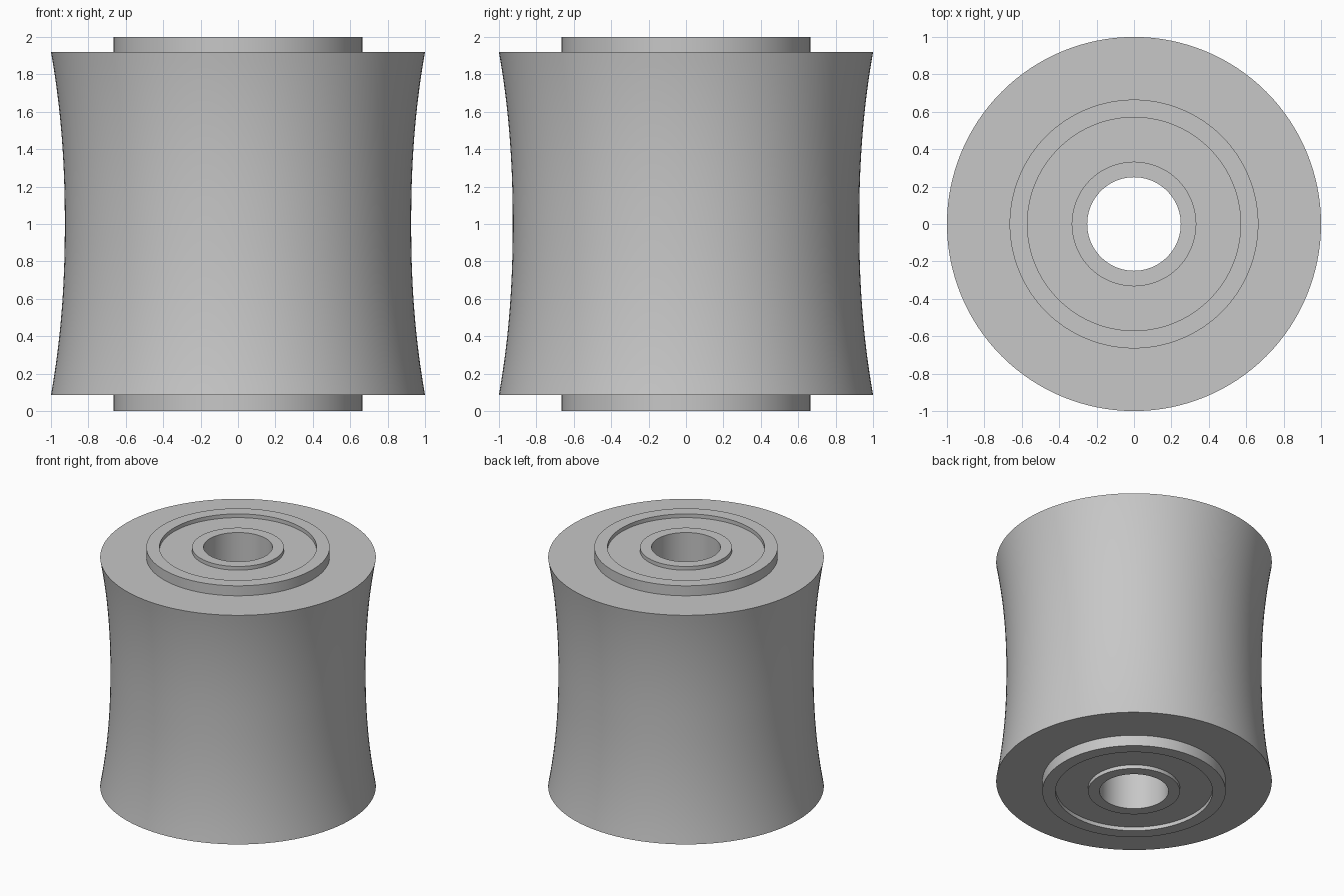
import bpy
import bmesh
import math

SEGMENTS = 128

cube = bpy.data.objects.get("Cube")
if cube:
    bpy.data.objects.remove(cube, do_unlink=True)

# Single grey finish
grey = bpy.data.materials.new("plain grey")
grey.use_nodes = True
colour = (0.57, 0.57, 0.57, 1)
grey.diffuse_color = colour
grey.node_tree.nodes["Principled BSDF"].inputs["Base Color"].default_value = colour


def lathe(name, profile):
    """Revolve a closed (radius, height) outline around the z axis."""
    bm = bmesh.new()
    verts = [bm.verts.new((r, 0, z)) for r, z in profile]
    edges = [bm.edges.new((v, verts[(i + 1) % len(verts)])) for i, v in enumerate(verts)]
    bmesh.ops.spin(bm, geom=verts + edges, cent=(0, 0, 0), axis=(0, 0, 1),
                   angle=math.tau, steps=SEGMENTS, use_merge=True)
    bmesh.ops.remove_doubles(bm, verts=bm.verts, dist=0.0001)
    bmesh.ops.recalc_face_normals(bm, faces=bm.faces)
    mesh = bpy.data.meshes.new(name)
    bm.to_mesh(mesh)
    bm.free()
    mesh.materials.append(grey)
    obj = bpy.data.objects.new(name, mesh)
    bpy.context.collection.objects.link(obj)
    bpy.ops.object.select_all(action="DESELECT")
    obj.select_set(True)
    bpy.context.view_layer.objects.active = obj
    bpy.ops.object.shade_smooth_by_angle(angle=math.radians(30))
    return obj


def tube(name, inner, outer, bottom, top):
    return lathe(name, [(inner, bottom), (outer, bottom), (outer, top), (inner, top)])


# Waisted roller body, flaring towards both rims
half = 0.917
steps = 32
flare = []
for i in range(steps + 1):
    t = 2 * i / steps - 1
    flare.append((0.926 + 0.074 * abs(t) ** 2.2, 1.003 + half * t))
inner_wall = 0.63
lathe("roller_body", [(inner_wall, flare[0][1])] + flare + [(inner_wall, flare[-1][1])])

# Protruding outer sleeve, recessed filler and centre bushing
tube("outer_sleeve", 0.57, 0.665, 0, 2)
tube("recessed_filler", 0.3, 0.6, 0.03, 1.97)
tube("centre_bushing", 0.25, 0.333, 0, 2)
